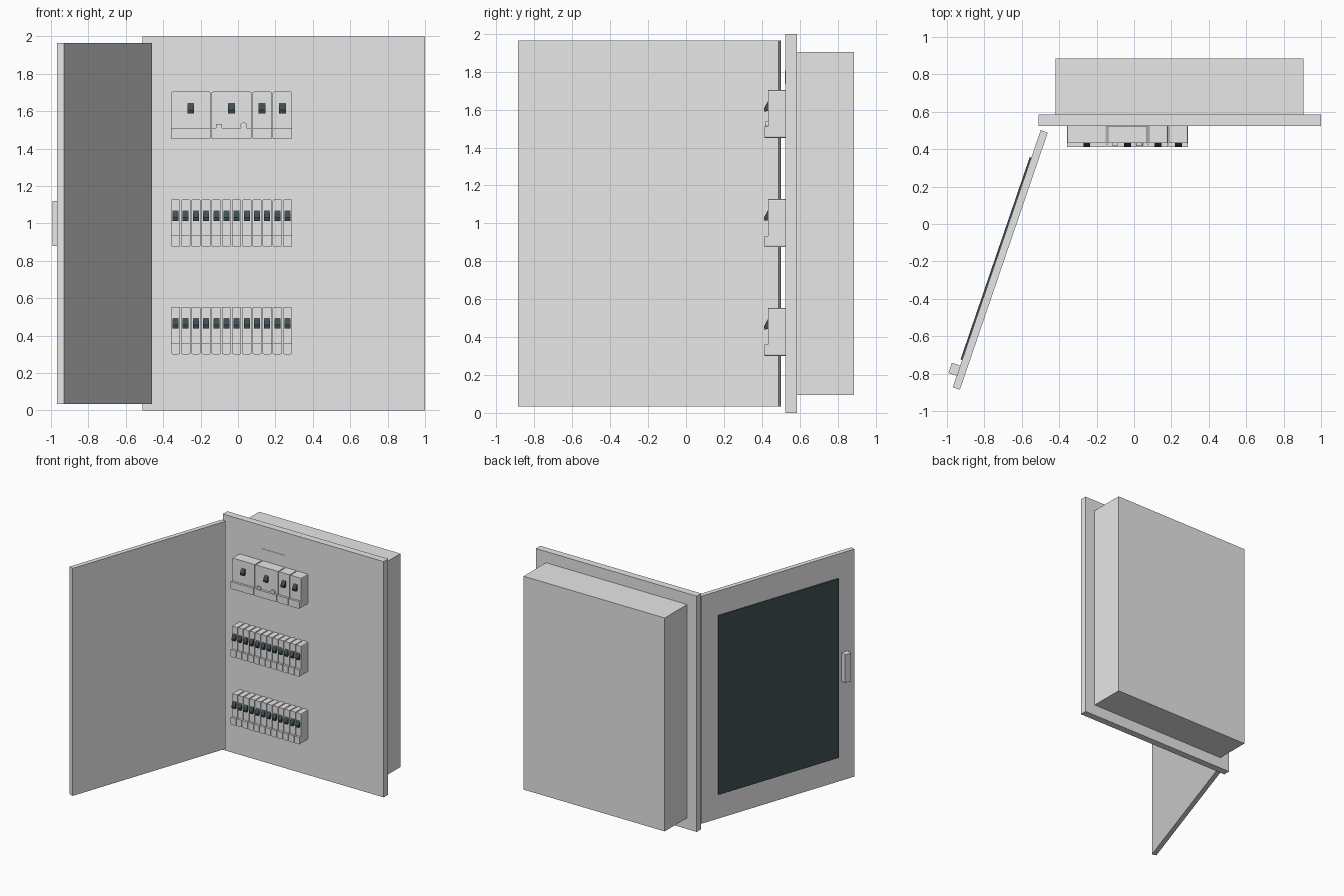
import bpy, bmesh, math
from mathutils import Vector

cube = bpy.data.objects.get("Cube")
if cube:
    bpy.data.objects.remove(cube, do_unlink=True)


def material(name, colour):
    m = bpy.data.materials.new(name)
    m.use_nodes = True
    m.diffuse_color = (*colour, 1)
    m.node_tree.nodes["Principled BSDF"].inputs["Base Color"].default_value = (*colour, 1)
    return m


GREY = material("light grey", (0.8, 0.8, 0.8))
DARK = material("dark slate", (0.05, 0.075, 0.085))


def finish(name, bm, mat):
    bmesh.ops.recalc_face_normals(bm, faces=bm.faces)
    mesh = bpy.data.meshes.new(name)
    bm.to_mesh(mesh)
    bm.free()
    mesh.materials.append(mat)
    obj = bpy.data.objects.new(name, mesh)
    bpy.context.collection.objects.link(obj)
    return obj


def box(name, lo, hi, mat=GREY):
    bm = bmesh.new()
    bmesh.ops.create_cube(bm, size=1)
    lo, hi = Vector(lo), Vector(hi)
    for v in bm.verts:
        v.co = [(a + b) / 2 + c * (b - a) for a, b, c in zip(lo, hi, v.co)]
    return finish(name, bm, mat)


def extrude_x(name, profile, x0, x1, mat, rounding=0):
    """Extrude a (y, z) profile along x, optionally rounding its front corners."""
    bm = bmesh.new()
    face = bm.faces.new([bm.verts.new((x0, y, z)) for y, z in profile])
    out = bmesh.ops.extrude_face_region(bm, geom=[face])
    moved = [v for v in out["geom"] if isinstance(v, bmesh.types.BMVert)]
    bmesh.ops.translate(bm, verts=moved, vec=(x1 - x0, 0, 0))
    if rounding:
        ends = (min(p[1] for p in profile), max(p[1] for p in profile))
        edges = [e for e in bm.edges
                 if abs(e.verts[0].co.y - e.verts[1].co.y) > 0.01
                 and all(min(abs(v.co.z - z) for z in ends) < 1e-4 for v in e.verts)]
        bmesh.ops.bevel(bm, geom=edges, offset=rounding, segments=2,
                        profile=0.5, affect='EDGES')
    return finish(name, bm, mat)


# Cabinet: front plate and recessed box behind it
PLATE = 0.525
box("front_plate", (-0.51, PLATE, 0), (1, 0.585, 2))
box("back_box", (-0.42, 0.585, 0.095), (0.905, 0.885, 1.905))
box("label_plate", (-0.145, PLATE - 0.003, 1.735), (0.07, PLATE, 1.805))

# Open door, built along its own length and swung about the hinge
door_parts = [
    box("door", (0, -0.02, 0.035), (1.453, 0.02, 1.965)),
    box("door_window", (0.155, -0.029, 0.24), (1.298, -0.02, 1.76), DARK),
    box("door_handle", (1.33, -0.067, 0.88), (1.388, -0.02, 1.12)),
]
for part in door_parts:
    part.location = (-0.48, 0.495, 0)
    part.rotation_euler.z = math.atan2(-1.375, -0.47)

# Circuit breakers
FACE, LIP, HEIGHT = 0.432, 0.413, 0.254
MODULE, LEFT, GAP = 0.0544, -0.361, 0.0025


def breaker(label, slot, width, z, toggle_width, toggle_z):
    x0 = LEFT + slot * MODULE + GAP
    x1 = LEFT + (slot + width) * MODULE - GAP
    body = [(PLATE, z), (LIP, z), (LIP, z + 0.06), (FACE, z + 0.06),
            (FACE, z + HEIGHT), (PLATE, z + HEIGHT)]
    extrude_x(label + "_body", body, x0, x1, GREY, rounding=0.008)
    mid, t = (x0 + x1) / 2, z + toggle_z
    lever = [(FACE + 0.003, t + 0.062), (0.411, t + 0.018),
             (0.414, t), (FACE + 0.003, t + 0.006)]
    extrude_x(label + "_toggle", lever, mid - toggle_width / 2,
              mid + toggle_width / 2, DARK)


for row, z in (("lower", 0.3), ("middle", 0.874)):
    for i in range(12):
        breaker(f"{row}_breaker_{i + 1}", i, 1, z, 0.032, 0.138)

slot = 0
for i, width in enumerate((4, 4, 2, 2)):
    breaker(f"main_breaker_{i + 1}", slot, width, 1.45, 0.036, 0.138)
    slot += width

# Small square tab and round test button on the second main breaker
box("test_tab", (-0.118, 0.42, 1.505), (-0.085, FACE, 1.532))
bm = bmesh.new()
bmesh.ops.create_cone(bm, cap_ends=True, segments=20, radius1=0.018,
                      radius2=0.018, depth=0.014)
button = finish("test_button", bm, GREY)
button.rotation_euler.x = math.pi / 2
button.location = (0.03, 0.426, 1.522)
